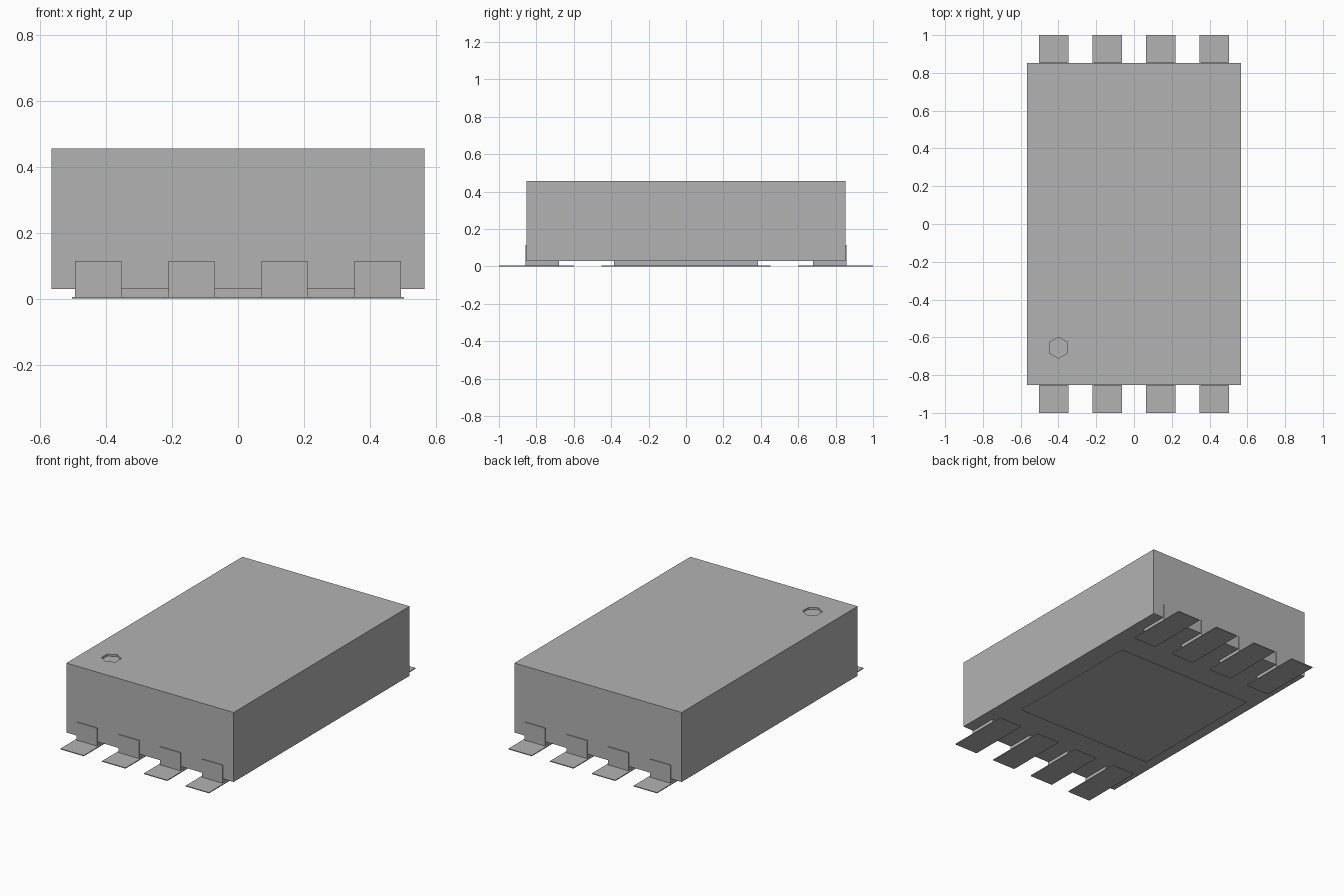
import bpy, bmesh, math

cube = bpy.data.objects.get("Cube")
if cube:
    bpy.data.objects.remove(cube, do_unlink=True)

GREY = (0.45, 0.45, 0.45, 1)
grey = bpy.data.materials.new("plain grey")
grey.use_nodes = True
grey.diffuse_color = GREY
grey.node_tree.nodes["Principled BSDF"].inputs["Base Color"].default_value = GREY

PAD_TOP = 0.005
BODY_X, BODY_Y, BODY_Z0, BODY_Z1 = 0.567, 0.852, 0.03, 0.456


def finish(name, bm):
    bmesh.ops.recalc_face_normals(bm, faces=bm.faces)
    mesh = bpy.data.meshes.new(name)
    bm.to_mesh(mesh)
    bm.free()
    mesh.materials.append(grey)
    obj = bpy.data.objects.new(name, mesh)
    bpy.context.collection.objects.link(obj)
    return obj


def prism(name, points, offset):
    """Extrude a closed outline along the offset vector."""
    bm = bmesh.new()
    face = bm.faces.new([bm.verts.new(p) for p in points])
    out = bmesh.ops.extrude_face_region(bm, geom=[face])
    verts = [v for v in out["geom"] if isinstance(v, bmesh.types.BMVert)]
    bmesh.ops.translate(bm, verts=verts, vec=offset)
    return finish(name, bm)


def slab(name, x, y, half_x, half_y, z0, z1):
    corners = [(-1, -1), (1, -1), (1, 1), (-1, 1)]
    outline = [(x + i * half_x, y + j * half_y, z0) for i, j in corners]
    return prism(name, outline, (0, 0, z1 - z0))


# Package body with a shallow six-sided pin marker recess
body = slab("body", 0, 0, BODY_X, BODY_Y, BODY_Z0, BODY_Z1)
angles = [math.radians(30 + 60 * k) for k in range(6)]
ring = [(-0.40 + 0.056 * math.cos(a), -0.655 + 0.056 * math.sin(a), BODY_Z1 - 0.012)
        for a in angles]
cutter = prism("marker_cutter", ring, (0, 0, 0.05))
cutter.hide_render = True
cut = body.modifiers.new("marker recess", "BOOLEAN")
cut.operation = "DIFFERENCE"
cut.solver = "EXACT"
cut.object = cutter
bpy.context.view_layer.objects.active = body
bpy.ops.object.modifier_apply(modifier=cut.name)
bpy.data.objects.remove(cutter, do_unlink=True)

# Thermal slug under the body and its solder pad
slab("thermal_slug", 0, 0, 0.405, 0.385, PAD_TOP, BODY_Z0 + 0.001)
slab("thermal_pad", 0, 0, 0.47, 0.452, 0, PAD_TOP)

# Four folded leads and solder pads on each end: (distance from centre, height)
lead_profile = [(0.857, PAD_TOP), (0.857, 0.115), (0.835, 0.115),
                (0.835, BODY_Z0 + 0.001), (0.68, BODY_Z0 + 0.001), (0.68, PAD_TOP)]
for end, side in (("front", -1), ("back", 1)):
    for i in range(4):
        x = (i - 1.5) * 0.283
        outline = [(x - 0.07, side * y, z) for y, z in lead_profile]
        prism(f"{end}_lead_{i + 1}", outline, (0.14, 0, 0))
        slab(f"{end}_pad_{i + 1}", x, side * 0.8, 0.079, 0.2, 0, PAD_TOP)
